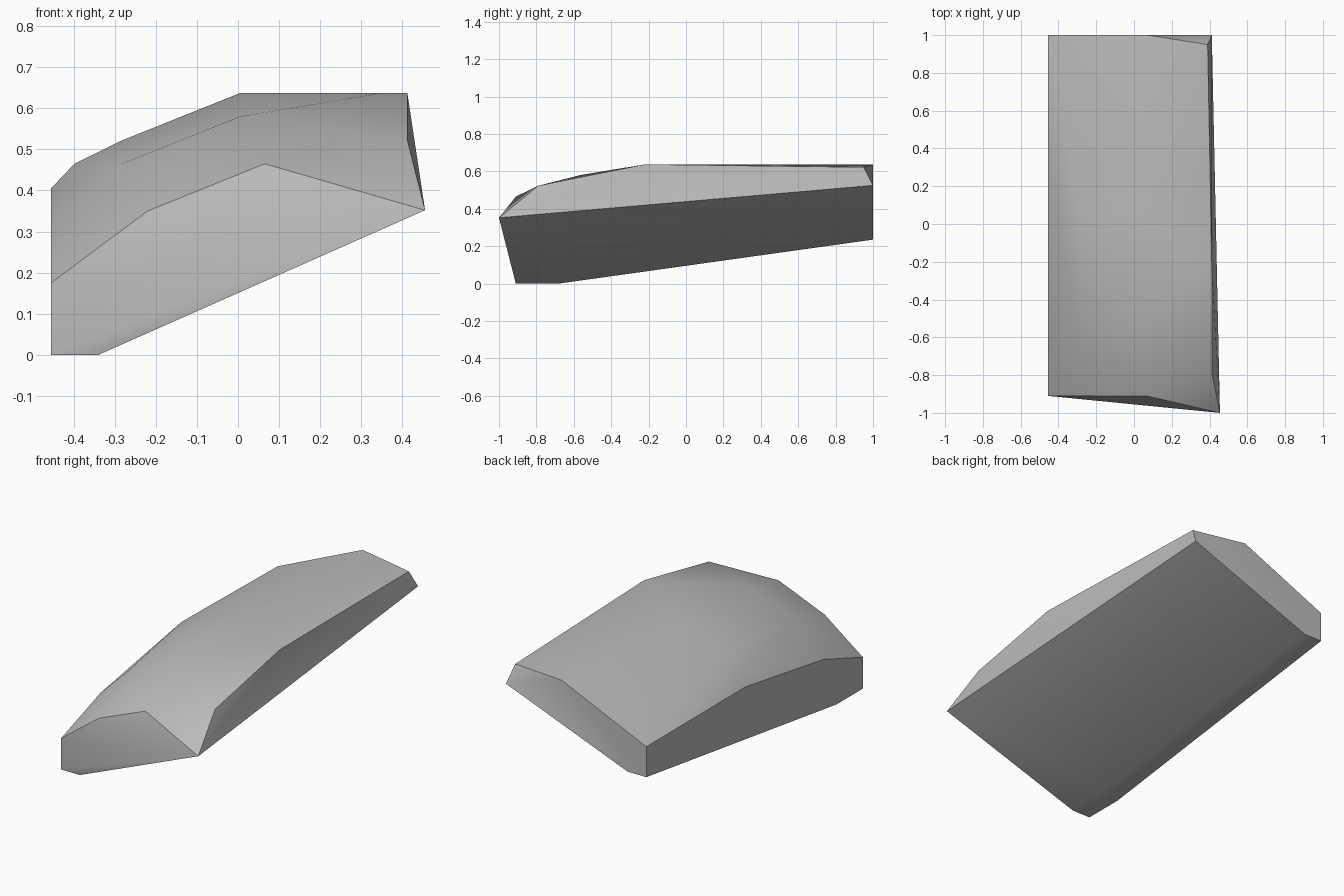
import bpy, bmesh, math

cube = bpy.data.objects.get("Cube")
if cube:
    bpy.data.objects.remove(cube, do_unlink=True)

# Plain grey stone
grey = bpy.data.materials.new("stone_grey")
grey.use_nodes = True
colour = (0.5, 0.5, 0.5, 1)
grey.diffuse_color = colour
grey.node_tree.nodes["Principled BSDF"].inputs["Base Color"].default_value = colour

LEFT, FRONT, BACK, TOP = -0.455, -0.91, 1.0, 0.637

# Flat foot and rising underside
underside = [(LEFT, FRONT, 0), (-0.34, FRONT, 0), (LEFT, -0.68, 0), (-0.34, -0.68, 0),
             (LEFT, BACK, 0.235), (-0.34, BACK, 0.235),
             (0.412, BACK, 0.525), (0.455, -1.0, 0.352)]
# Rims of the front, long side and back faces
rims = [(LEFT, FRONT, 0.175), (-0.22, FRONT, 0.35), (0.065, FRONT, 0.465),
        (LEFT, -0.565, 0.295), (LEFT, 0.125, 0.405), (LEFT, BACK, 0.405),
        (0.07, BACK, TOP), (0.39, 0.95, 0.622),
        (0.412, -0.22, TOP), (0.412, -0.79, 0.523)]
# Domed crown
crown = [(-0.398, 0.07, 0.465), (-0.282, 0.07, 0.522), (0.005, 0.07, TOP),
         (-0.282, -0.565, 0.465), (0.005, -0.565, 0.58), (0.35, -0.22, TOP)]

# Wrap the corner points in a convex shell
bm = bmesh.new()
for p in underside + rims + crown:
    bm.verts.new(p)
hull = bmesh.ops.convex_hull(bm, input=bm.verts)
loose = {g for g in hull["geom_interior"] + hull["geom_unused"]
         if isinstance(g, bmesh.types.BMVert)}
bmesh.ops.delete(bm, geom=list(loose), context='VERTS')
bmesh.ops.dissolve_limit(bm, angle_limit=math.radians(1), verts=bm.verts, edges=bm.edges)
bmesh.ops.recalc_face_normals(bm, faces=bm.faces)

mesh = bpy.data.meshes.new("rock_slab")
bm.to_mesh(mesh)
bm.free()
mesh.materials.append(grey)
rock = bpy.data.objects.new("rock_slab", mesh)
bpy.context.collection.objects.link(rock)
bpy.context.view_layer.objects.active = rock
rock.select_set(True)
bpy.ops.object.shade_smooth_by_angle(angle=math.radians(35))
